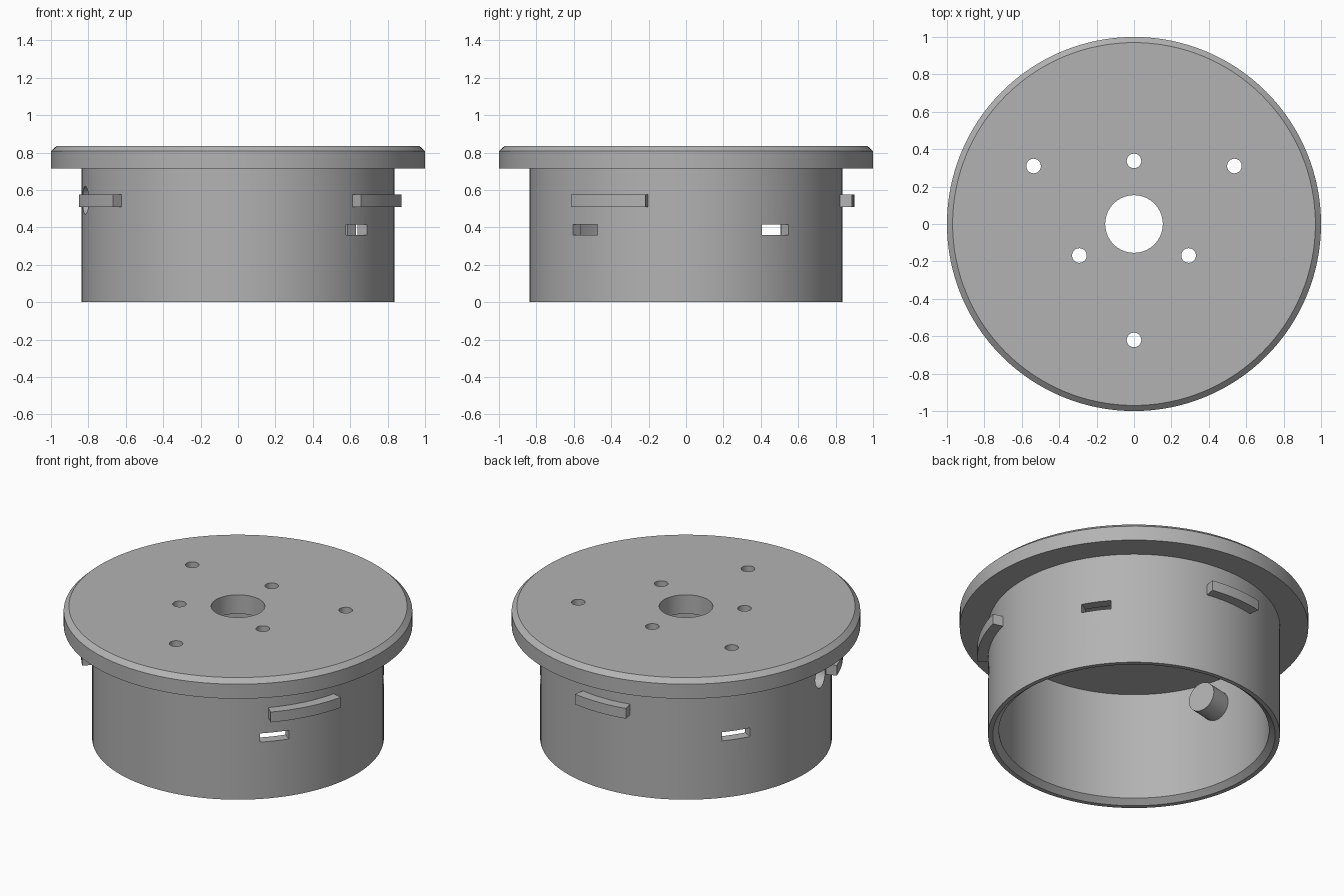
import bpy, bmesh
from math import radians, cos, sin
from mathutils import Matrix, Vector

if "Cube" in bpy.data.objects:
    bpy.data.objects.remove(bpy.data.objects["Cube"])

grey = bpy.data.materials.new("plain grey")
grey.use_nodes = True
COLOUR = (0.45, 0.45, 0.45, 1)
grey.diffuse_color = COLOUR
grey.node_tree.nodes["Principled BSDF"].inputs["Base Color"].default_value = COLOUR


def finish(name, bm):
    bmesh.ops.recalc_face_normals(bm, faces=bm.faces)
    mesh = bpy.data.meshes.new(name)
    bm.to_mesh(mesh)
    bm.free()
    mesh.materials.append(grey)
    obj = bpy.data.objects.new(name, mesh)
    bpy.context.collection.objects.link(obj)
    return obj


def activate(obj):
    bpy.ops.object.select_all(action="DESELECT")
    obj.select_set(True)
    bpy.context.view_layer.objects.active = obj


def lathe(name, profile, start=0, end=360, steps=128):
    """Sweep a closed (radius, z) profile around z between two angles."""
    bm = bmesh.new()
    full = end - start == 360
    rings = []
    for i in range(steps if full else steps + 1):
        a = radians(start + (end - start) * i / steps)
        rings.append([bm.verts.new((r * cos(a), r * sin(a), z)) for r, z in profile])
    n = len(profile)
    for i in range(steps):
        a, b = rings[i], rings[(i + 1) % len(rings)]
        for j in range(n):
            k = (j + 1) % n
            bm.faces.new((a[j], b[j], b[k], a[k]))
    if not full:
        bm.faces.new(rings[0])
        bm.faces.new(rings[-1])
    return finish(name, bm)


def arc_block(name, start, end, r0, r1, z0, z1):
    return lathe(name, [(r0, z0), (r1, z0), (r1, z1), (r0, z1)], start, end, 10)


def rod(name, radius, p0, p1):
    """Cylinder between two points."""
    p0, p1 = Vector(p0), Vector(p1)
    axis = p1 - p0
    place = Matrix.Translation((p0 + p1) / 2) @ axis.to_track_quat("Z", "Y").to_matrix().to_4x4()
    bm = bmesh.new()
    bmesh.ops.create_cone(bm, cap_ends=True, segments=40, radius1=radius,
                          radius2=radius, depth=axis.length, matrix=place)
    return finish(name, bm)


def polar(r, angle, z):
    return (r * cos(radians(angle)), r * sin(radians(angle)), z)


def cut(obj, cutters):
    activate(obj)
    for c in cutters:
        mod = obj.modifiers.new("cut", "BOOLEAN")
        mod.operation, mod.solver, mod.object = "DIFFERENCE", "EXACT", c
        bpy.ops.object.modifier_apply(modifier=mod.name)


WALL, BORE = 0.837, 0.775

# Flanged cup: chamfered lid, central hole, thin wall with bevelled inner lip
body = lathe("flanged_cup", [
    (0.154, 0.835), (0.97, 0.835), (1.0, 0.807), (1.0, 0.715), (WALL, 0.715),
    (WALL, 0), (0.81, 0), (BORE, 0.03), (BORE, 0.715), (0.154, 0.715)])

# Hollow boss on the inside of the wall
BOSS_ANGLE, BOSS_Z = 192.5, 0.545
boss = rod("inner_boss", 0.09, polar(0.635, BOSS_ANGLE, BOSS_Z), polar(0.80, BOSS_ANGLE, BOSS_Z))

# Cutters: two rings of three lid holes, wall slots, pocket into the boss
cutters = []
for ring, first in ((0.337, 90), (0.62, 30)):
    for i in range(3):
        a = first + 120 * i
        cutters.append(rod("hole_cutter", 0.039, polar(ring, a, 0.66), polar(ring, a, 0.9)))
for start, end in ((-46.3, -34.5), (29, 41), (139.3, 151)):
    cutters.append(arc_block("slot_cutter", start, end, 0.7, 0.92, 0.36, 0.415))
pocket = rod("pocket_cutter", 0.075, polar(0.67, BOSS_ANGLE, BOSS_Z), polar(0.95, BOSS_ANGLE, BOSS_Z))
cut(body, cutters + [pocket])
cut(boss, [pocket])
for c in cutters + [pocket]:
    bpy.data.objects.remove(c)

# Outer locking tabs
parts = [body, boss]
for name, start, end in (("long_tab", -43, -14), ("back_tab", 80, 102.5), ("side_tab", 199, 222)):
    parts.append(arc_block(name, start, end, 0.815, 0.9, 0.51, 0.575))

for p in parts:
    activate(p)
    bpy.ops.object.shade_smooth_by_angle(angle=radians(25))
